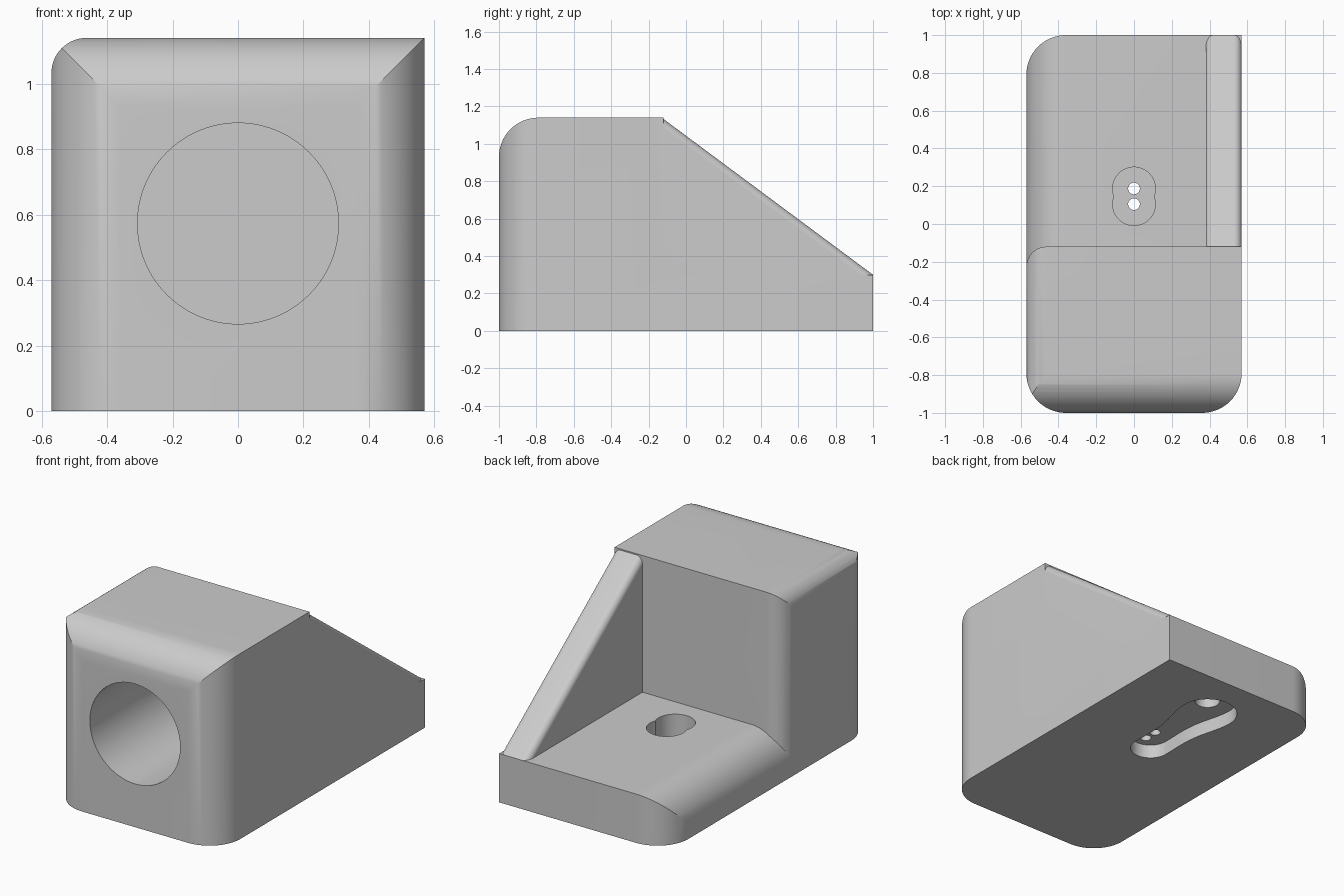
import bpy, bmesh, math

if "Cube" in bpy.data.objects:
    bpy.data.objects.remove(bpy.data.objects["Cube"], do_unlink=True)

W, H = 0.57, 1.14          # half width, full height
BIG, SMALL, TINY = 0.21, 0.107, 0.04   # edge radii
STEP = -0.12               # back face of the tall block
SLAB = 0.3                 # top of the base slab
MID = 0.147                # middle of the twin bore

grey = bpy.data.materials.new("plain grey")
grey.use_nodes = True
grey.diffuse_color = (0.6, 0.6, 0.6, 1)
grey.node_tree.nodes["Principled BSDF"].inputs["Base Color"].default_value = (0.6, 0.6, 0.6, 1)


def along_x(u, v, w):
    return (w, u, v)


def along_y(u, v, w):
    return (u, w, v)


def along_z(u, v, w):
    return (u, v, w)


TILT = math.atan2(H - SLAB, 1.13)


def along_slope(u, v, w):
    c, s = math.cos(TILT), math.sin(TILT)
    return (u, -0.13 + w * c + v * s, H - w * s + v * c)


def rounded(corners, steps=16):
    """Outline with right-angled corners (u, v, radius) rounded off."""
    out = []
    for i, (u, v, r) in enumerate(corners):
        if not r:
            out.append((u, v))
            continue
        dirs = []
        for q in (corners[i - 1], corners[(i + 1) % len(corners)]):
            d = math.hypot(q[0] - u, q[1] - v)
            dirs.append(((q[0] - u) / d, (q[1] - v) / d))
        (ax, ay), (bx, by) = dirs
        for k in range(steps + 1):
            a = math.pi / 2 * k / steps
            ca, sa = 1 - math.cos(a), 1 - math.sin(a)
            out.append((u + r * (ax * sa + bx * ca), v + r * (ay * sa + by * ca)))
    return out


def arc(cu, cv, r, start=0, sweep=360, steps=64):
    n = steps if sweep == 360 else steps + 1
    angles = [math.radians(start + sweep * k / steps) for k in range(n)]
    return [(cu + r * math.cos(a), cv + r * math.sin(a)) for a in angles]


def prism(name, outline, place, lo, hi):
    bm = bmesh.new()
    base = bm.faces.new([bm.verts.new(place(u, v, lo)) for u, v in outline])
    top = [bm.verts.new(place(u, v, hi)) for u, v in outline]
    low = list(base.verts)
    for i in range(len(low)):
        j = (i + 1) % len(low)
        bm.faces.new((low[i], low[j], top[j], top[i]))
    bm.faces.new(top[::-1])
    bmesh.ops.recalc_face_normals(bm, faces=bm.faces)
    mesh = bpy.data.meshes.new(name)
    bm.to_mesh(mesh)
    bm.free()
    mesh.materials.append(grey)
    ob = bpy.data.objects.new(name, mesh)
    bpy.context.collection.objects.link(ob)
    return ob


def combine(target, tool, operation):
    mod = target.modifiers.new("combine", "BOOLEAN")
    mod.operation, mod.solver, mod.object = operation, "EXACT", tool
    bpy.context.view_layer.objects.active = target
    bpy.ops.object.modifier_apply(modifier=mod.name)
    bpy.data.objects.remove(tool, do_unlink=True)


# Tall block with a rounded top edge and rear edge on its -x side
body = prism("bracket_body", rounded([(-W, -0.1, 0), (0.65, -0.1, 0), (0.65, H, 0), (-W, H, SMALL)]),
             along_y, -1.1, STEP + 0.1)
rear = prism("block_plan", rounded([(-W, -1.2, 0), (0.7, -1.2, 0), (0.7, STEP, 0), (-W, STEP, SMALL)]),
             along_z, -0.2, 1.3)
combine(body, rear, "INTERSECT")

# Base slab and sloping side wall
slab = prism("base_slab", rounded([(-W, -0.1, 0), (0.65, -0.1, 0), (0.65, SLAB, 0), (-W, SLAB, BIG)]),
             along_y, -1.05, 1.1)
combine(body, slab, "UNION")
wall = prism("side_wall", rounded([(0.38, -1.1, 0), (W, -1.1, 0), (W, 0, TINY), (0.38, 0, TINY)]),
             along_slope, -0.3, 1.75)
combine(body, wall, "UNION")

# Outer envelope: rounded plan and rounded front top edge
plan = prism("outer_plan", rounded([(-W, -1, BIG), (W, -1, BIG), (W, 1, 0), (-W, 1, BIG)]),
             along_z, -0.3, 1.5)
side = prism("outer_side", rounded([(-1, 0, 0), (1, 0, 0), (1, H, 0), (-1, H, BIG)]),
             along_x, -0.8, 0.8)
combine(plan, side, "INTERSECT")
combine(body, plan, "INTERSECT")

# Blind round bore in the front
combine(body, prism("front_bore", arc(0, 0.573, 0.307, steps=96), along_y, -1.2, -0.25), "DIFFERENCE")

# Twin counterbore in the slab with two small through holes
for y in (0.188, 0.105):
    combine(body, prism("counterbore", arc(0, y, 0.113), along_z, 0.14, 0.5), "DIFFERENCE")
for y in (0.188, 0.105):
    combine(body, prism("pin_hole", arc(0, y, 0.031, steps=32), along_z, -0.1, 0.2), "DIFFERENCE")

# Waisted slot under the slab, with a blind hole in its wide end
FAR, R1, R2 = 0.66, 0.115, 0.17
flank = []
for k in range(1, 24):
    t = k / 24
    half = R1 + (R2 - R1) * t * t * (3 - 2 * t) - 0.022 * math.sin(math.pi * t) ** 2
    flank.append((half, MID + (FAR - MID) * t))
outline = arc(0, MID, R1, 180, 180, 32) + flank + arc(0, FAR, R2, 0, 180, 32)
outline += [(-u, v) for u, v in reversed(flank)]
combine(body, prism("slot", outline, along_z, -0.1, 0.085), "DIFFERENCE")
combine(body, prism("blind_hole", arc(0, FAR, 0.072, steps=32), along_z, 0.0, 0.2), "DIFFERENCE")

# Smooth rounded faces, crisp edges
bpy.ops.object.select_all(action="DESELECT")
body.select_set(True)
bpy.context.view_layer.objects.active = body
bpy.ops.object.shade_smooth_by_angle(angle=math.radians(25))
